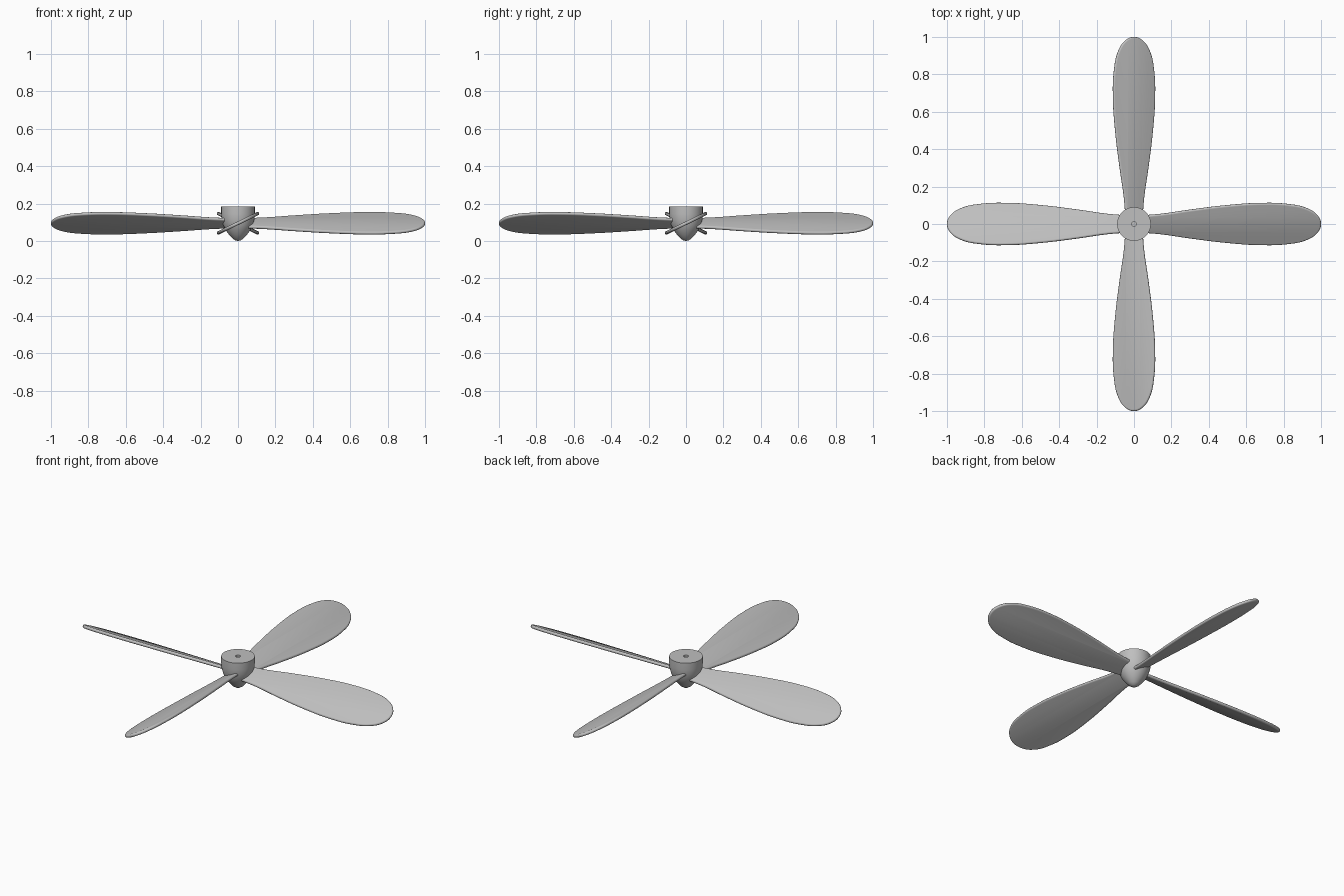
import bpy, bmesh
from math import radians, cos, sin, pi
from mathutils import Matrix

cube = bpy.data.objects.get("Cube")
if cube:
    bpy.data.objects.remove(cube, do_unlink=True)

grey = bpy.data.materials.new("propeller grey")
grey.use_nodes = True
colour = (0.52, 0.52, 0.52, 1)
grey.diffuse_color = colour
grey.node_tree.nodes["Principled BSDF"].inputs["Base Color"].default_value = colour

PITCH = radians(26)
BLADE_Z = 0.095
EDGE = 0.009  # rounded edge radius, half the blade thickness


def activate(obj):
    bpy.ops.object.select_all(action='DESELECT')
    obj.select_set(True)
    bpy.context.view_layer.objects.active = obj


def smooth(obj, angle):
    activate(obj)
    bpy.ops.object.shade_smooth_by_angle(angle=radians(angle))


# Hub: lathed nose pointing down, with a flat top and a small blind bore
profile = [(0.013, 0.15), (0.013, 0.185), (0.09, 0.185), (0.09, 0.145),
           (0.087, 0.115), (0.079, 0.085), (0.066, 0.058), (0.048, 0.034),
           (0.030, 0.014), (0.015, 0.004)]
SEGMENTS = 48
bm = bmesh.new()
rings = [[bm.verts.new((r * cos(2 * pi * i / SEGMENTS), r * sin(2 * pi * i / SEGMENTS), z))
          for i in range(SEGMENTS)] for r, z in profile]
for a, b in zip(rings, rings[1:]):
    for i in range(SEGMENTS):
        j = (i + 1) % SEGMENTS
        bm.faces.new((a[i], a[j], b[j], b[i]))
bm.faces.new(rings[0])
tip = bm.verts.new((0, 0, 0))
for i in range(SEGMENTS):
    bm.faces.new((rings[-1][i], rings[-1][(i + 1) % SEGMENTS], tip))
bmesh.ops.recalc_face_normals(bm, faces=bm.faces)
mesh = bpy.data.meshes.new("hub")
bm.to_mesh(mesh)
bm.free()
hub = bpy.data.objects.new("hub", mesh)
bpy.context.collection.objects.link(hub)
mesh.materials.append(grey)
smooth(hub, 40)

# Blade: paddle outline filled as a flat plate with rounded edges
half = [(0.02, 0.040), (0.15, 0.052), (0.3, 0.076), (0.5, 0.103), (0.68, 0.116),
        (0.82, 0.110), (0.92, 0.086), (0.975, 0.045)]
outline = half + [(0.991, 0)] + [(x, -y) for x, y in reversed(half)]
curve = bpy.data.curves.new("blade", 'CURVE')
curve.dimensions = '2D'
curve.fill_mode = 'BOTH'
curve.resolution_u = 8
curve.bevel_depth = EDGE
curve.bevel_resolution = 3
spline = curve.splines.new('BEZIER')
spline.bezier_points.add(len(outline) - 1)
spline.use_cyclic_u = True
for point, (x, y) in zip(spline.bezier_points, outline):
    point.co = (x, y, 0)
    point.handle_left_type = point.handle_right_type = 'AUTO'
# Straight, square root hidden inside the hub
for point in (spline.bezier_points[0], spline.bezier_points[-1]):
    point.handle_left_type = point.handle_right_type = 'VECTOR'
curve.materials.append(grey)
blade = bpy.data.objects.new("blade_left", curve)
bpy.context.collection.objects.link(blade)
activate(blade)
bpy.ops.object.convert(target='MESH')
blade = bpy.context.view_layer.objects.active
bm = bmesh.new()
bm.from_mesh(blade.data)
bmesh.ops.remove_doubles(bm, verts=bm.verts, dist=0.00005)
bmesh.ops.recalc_face_normals(bm, faces=bm.faces)
bm.to_mesh(blade.data)
bm.free()
smooth(blade, 35)

# Four pitched copies around the hub
for i, name in enumerate(("blade_left", "blade_back", "blade_right", "blade_front")):
    obj = blade if i == 0 else bpy.data.objects.new(name, blade.data)
    if i:
        bpy.context.collection.objects.link(obj)
    obj.matrix_world = (Matrix.Translation((0, 0, BLADE_Z))
                        @ Matrix.Rotation(i * pi / 2, 4, 'Z')
                        @ Matrix.Rotation(PITCH, 4, 'X'))
